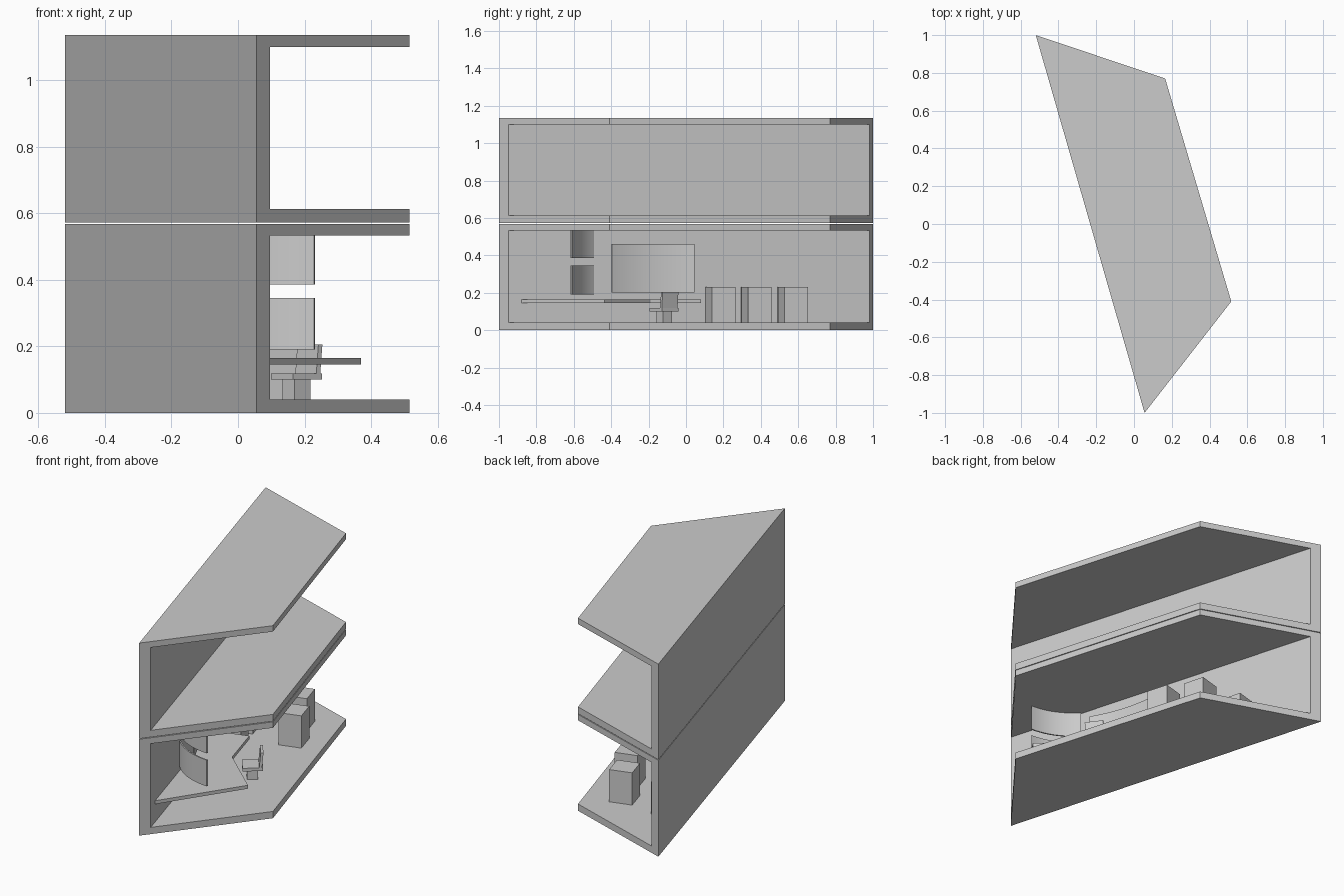
import bpy, bmesh
from mathutils import Vector

if "Cube" in bpy.data.objects:
    bpy.data.objects.remove(bpy.data.objects["Cube"])

A, B, C, D = (Vector(p) for p in ((-.52, 1), (.165, .77), (.515, -.41), (.056, -1)))
T = (A - D).normalized()            # along the long wall
N = Vector((T.y, -T.x))             # from the wall into the room
WALL = .052


def prism(name, outline, z0, z1, shift=(0, 0)):
    """Extrude a plan outline from z0 to z1; shift slants the top."""
    bm = bmesh.new()
    low = [bm.verts.new((p[0], p[1], z0)) for p in outline]
    top = [bm.verts.new((p[0] + shift[0], p[1] + shift[1], z1)) for p in outline]
    bm.faces.new(low[::-1])
    bm.faces.new(top)
    n = len(low)
    for i in range(n):
        j = (i + 1) % n
        bm.faces.new((low[i], low[j], top[j], top[i]))
    bmesh.ops.recalc_face_normals(bm, faces=bm.faces[:])
    me = bpy.data.meshes.new(name)
    bm.to_mesh(me)
    bm.free()
    ob = bpy.data.objects.new(name, me)
    bpy.context.collection.objects.link(ob)
    return ob


def rect(c, u, a, b):
    """Rectangle around c: size a along u, size b across it."""
    c, u = Vector(c), Vector(u).normalized()
    v = Vector((-u.y, u.x))
    return [c + u * a * i / 2 + v * b * j / 2
            for i, j in ((-1, -1), (1, -1), (1, 1), (-1, 1))]


def curved_panel(name, p, q, sag, thick, z0, z1, n=16):
    """Shallow arc from p to q bulging to the right of the direction p-q."""
    p, q = Vector(p), Vector(q)
    d = (q - p).normalized()
    side = Vector((d.y, -d.x))
    arc = [p.lerp(q, i / n) + side * sag * (1 - (2 * i / n - 1) ** 2)
           for i in range(n + 1)]
    ob = prism(name, arc + [v - side * thick for v in reversed(arc)], z0, z1)
    bpy.context.view_layer.objects.active = ob
    ob.select_set(True)
    bpy.ops.object.shade_smooth_by_angle()
    ob.select_set(False)


# inner wall line, cut along the slanted ends of the plan
Di = D + (C - D) * (WALL / (C - D).dot(N))
Ai = A + (B - A) * (WALL / (B - A).dot(N))

# two stacked storeys, each a one-piece C-shaped shell
for label, z0, z1 in (("lower", 0, .568), ("upper", .572, 1.135)):
    ob = prism(label + "_shell", [D, C, B, A], z0, z1)
    bm = bmesh.new()
    rings = []
    for w, o, in_z in ((D, C, 0), (A, B, 0)):
        wi = Di if w is D else Ai
        prof = [(w, z0), (o, z0), (o, z0 + .04), (wi, z0 + .04),
                (wi, z1 - .035), (o, z1 - .035), (o, z1), (w, z1)]
        rings.append([bm.verts.new((p.x, p.y, z)) for p, z in prof])
    bm.faces.new(rings[0])
    bm.faces.new(rings[1][::-1])
    for i in range(8):
        j = (i + 1) % 8
        bm.faces.new((rings[0][i], rings[0][j], rings[1][j], rings[1][i]))
    bmesh.ops.recalc_face_normals(bm, faces=bm.faces[:])
    bm.to_mesh(ob.data)
    bm.free()


def on_wall(y, off=0):
    """Point on the inner wall at height y of the plan, moved into the room."""
    return Di + T * ((y - Di.y) / T.y) + N * off


# angled desk along the wall
prism("desk", [on_wall(-.88), (.37, -.435), (.095, -.19),
               on_wall(.022, .21), on_wall(.022)], .145, .165)

# curved screens
curved_panel("wall_screen", on_wall(.03, .045), on_wall(-.41, .045), .03, .008, .2, .46)
for label, z0, z1 in (("low", .19, .345), ("high", .385, .535)):
    curved_panel(label + "_end_screen", (-.03, -.5), (.228, -.617), .028, .008, z0, z1)

# chair facing the desk corner
f = Vector((.8, .6))
c = Vector((.176, -.117))
prism("chair_base", rect(c, f, .06, .06), .04, .1)
prism("chair_seat", rect(c, f, .11, .11), .1, .118)
prism("chair_back", rect(c + f * .042, f, .015, .105), .118, .205, f * .008)

# cabinets: a row on the wall and two standing free
spots = [on_wall(y, .068) for y in (.165, .355, .55)] + [(.1, .377), (0, .572)]
for i, s in enumerate(spots):
    prism("cabinet_%d" % (i + 1), rect(s, T, .13, .13), .04, .23)
